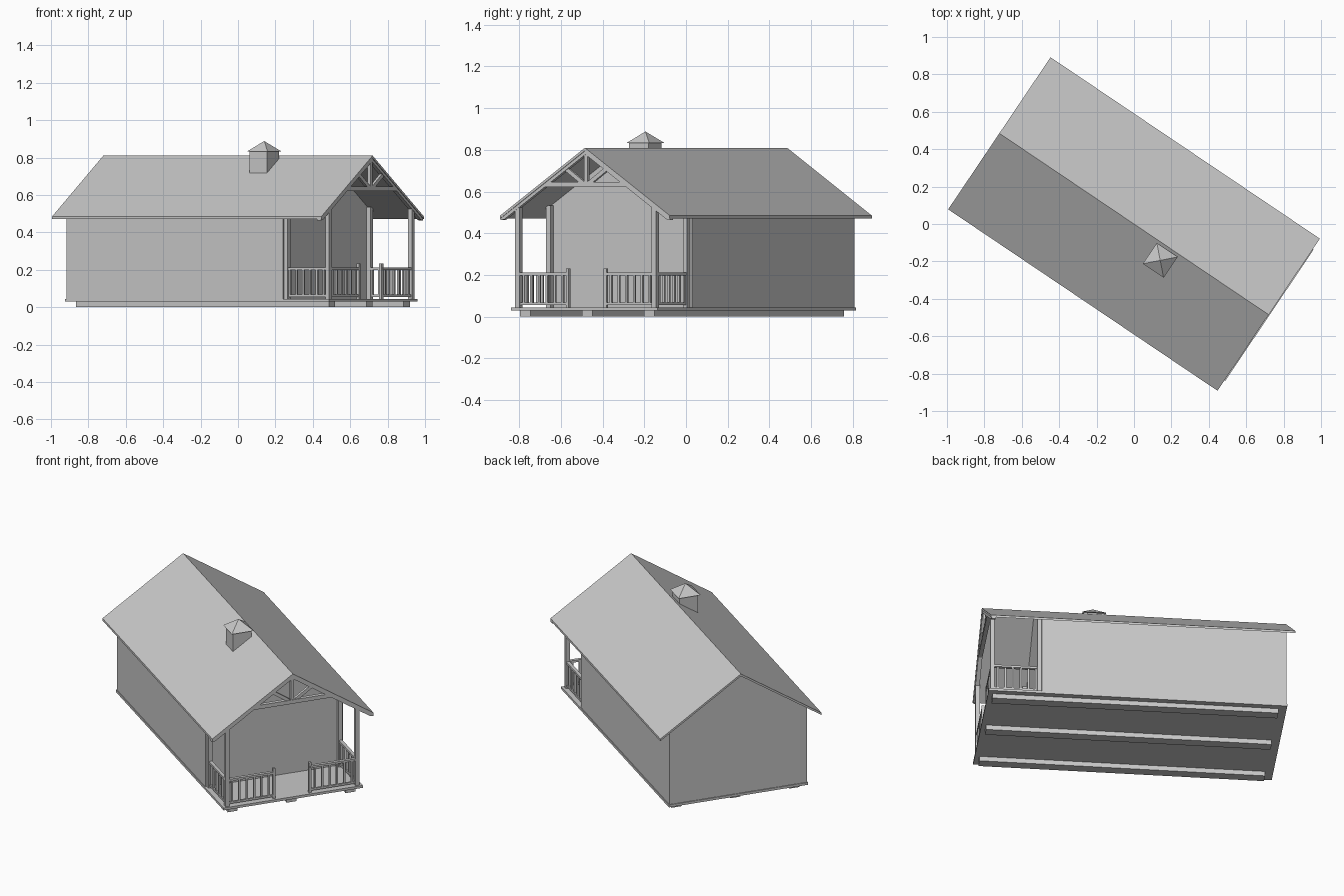
import bpy, bmesh, math
from mathutils import Matrix, Vector

old = bpy.data.objects.get("Cube")
if old:
    bpy.data.objects.remove(old, do_unlink=True)

TURN = math.radians(-33.96)   # the cabin stands turned in plan
RIDGE, SLOPE, ROOF_T = 0.81, 0.663, 0.014
HALF_W, WALL_U, POST_U, POST_V = 0.418, 0.57, 0.85, 0.395

grey = bpy.data.materials.new("plain grey")
grey.use_nodes = True
grey.diffuse_color = (0.58, 0.58, 0.58, 1)
grey.node_tree.nodes["Principled BSDF"].inputs["Base Color"].default_value = grey.diffuse_color


def under_roof(v):
    return RIDGE - ROOF_T - SLOPE * abs(v)


def finish(name, bm):
    bmesh.ops.recalc_face_normals(bm, faces=bm.faces)
    mesh = bpy.data.meshes.new(name)
    bm.to_mesh(mesh)
    bm.free()
    mesh.materials.append(grey)
    obj = bpy.data.objects.new(name, mesh)
    obj.rotation_euler.z = TURN
    bpy.context.collection.objects.link(obj)
    return obj


def add_box(bm, u0, u1, v0, v1, z0, z1):
    m = Matrix.Translation(((u0 + u1) / 2, (v0 + v1) / 2, (z0 + z1) / 2))
    bmesh.ops.create_cube(bm, size=1, matrix=m @ Matrix.Diagonal((u1 - u0, v1 - v0, z1 - z0, 1)))


def box(name, *dims):
    bm = bmesh.new()
    add_box(bm, *dims)
    return finish(name, bm)


def extrude(name, profile, u0, u1):
    """Prism along the ridge from a (v, z) outline."""
    bm = bmesh.new()
    face = bm.faces.new([bm.verts.new((u0, v, z)) for v, z in profile])
    res = bmesh.ops.extrude_face_region(bm, geom=[face])
    verts = [g for g in res["geom"] if isinstance(g, bmesh.types.BMVert)]
    bmesh.ops.translate(bm, vec=(u1 - u0, 0, 0), verts=verts)
    return finish(name, bm)


def strut(name, a, b, thick, u0, u1):
    """Flat timber between two (v, z) points."""
    a, b = Vector(a), Vector(b)
    d = (b - a).normalized() * thick / 2
    n = Vector((-d.y, d.x))
    return extrude(name, [a + n, b + n, b - n, a - n], u0, u1)


def railing(name, start, end, count):
    """Two rails with balusters between two (u, v) points."""
    bm = bmesh.new()
    (u0, v0), (u1, v1) = start, end
    for z, half, t in ((0.055, 0.006, 0.012), (0.198, 0.01, 0.013)):
        du, dv = (half, 0) if u0 == u1 else (0, half)
        add_box(bm, u0 - du, u1 + du, v0 - dv, v1 + dv, z, z + t)
    for i in range(count):
        f = (i + 0.7) / (count + 0.4)
        u, v, h = u0 + (u1 - u0) * f, v0 + (v1 - v0) * f, 0.0055
        add_box(bm, u - h, u + h, v - h, v + h, 0.066, 0.199)
    return finish(name, bm)


# Base: skids and floor deck
for side, v in (("right", -0.358), ("middle", 0), ("left", 0.358)):
    box(side + "_skid", -0.782, 0.847, v - 0.03, v + 0.03, 0, 0.03)
box("floor_deck", -0.83, 0.873, -0.423, 0.423, 0.029, 0.044)

# Cabin body with gable ends
extrude("cabin_walls", [(-HALF_W, 0.04), (HALF_W, 0.04), (HALF_W, under_roof(HALF_W)),
                        (0, under_roof(0)), (-HALF_W, under_roof(HALF_W))], -0.825, WALL_U)

# Roof
E = 0.49
extrude("roof", [(-E, RIDGE - SLOPE * E), (0, RIDGE), (E, RIDGE - SLOPE * E),
                 (E, under_roof(E)), (0, under_roof(0)), (-E, under_roof(E))], -0.868, 0.868)

# Porch posts, rails and gable timbers, mirrored on both sides
for side, s in (("right", -1), ("left", 1)):
    v = s * POST_V
    for end, u in (("front", POST_U), ("wall", WALL_U + 0.0125)):
        box(f"{side}_{end}_post", u - 0.0125, u + 0.0125, v - 0.0125, v + 0.0125, 0.04, under_roof(v))
    n = s * 0.109
    box(side + "_newel", POST_U - 0.008, POST_U + 0.008, n - 0.008, n + 0.008, 0.04, 0.232)
    railing(side + "_front_railing", (POST_U, min(v, n)), (POST_U, max(v, n)), 6)
    railing(side + "_side_railing", (WALL_U, v), (POST_U, v), 6)
    extrude(side + "_rafter", [(0, under_roof(0)), (s * E, under_roof(E)),
                               (s * E, under_roof(E) - 0.008), (s * 0.47, under_roof(0.47) - 0.018),
                               (0, under_roof(0) - 0.018)], 0.84, 0.864)
    strut(side + "_truss_brace", (s * 0.012, 0.637), (s * 0.118, under_roof(0.118) - 0.008),
          0.02, 0.843, 0.86)
box("king_post", 0.842, 0.861, -0.01, 0.01, 0.64, under_roof(0) - 0.01)
tie = (RIDGE - ROOF_T - 0.646) / SLOPE
extrude("tie_beam", [(-tie, 0.646), (tie, 0.646), (tie + 0.025, 0.622), (-tie - 0.025, 0.622)],
        0.84, 0.864)

# Roof vent with a pyramid cap
U, V, H = 0.225, -0.083, 0.056
box("vent_body", U - H, U + H, V - H, V + H, 0.70, 0.835)
bm = bmesh.new()
bmesh.ops.create_cone(bm, cap_ends=True, segments=4, radius1=0.067 * math.sqrt(2), radius2=0, depth=0.056,
                      matrix=Matrix.Translation((U, V, 0.86)) @ Matrix.Rotation(math.pi / 4, 4, "Z"))
finish("vent_cap", bm)
